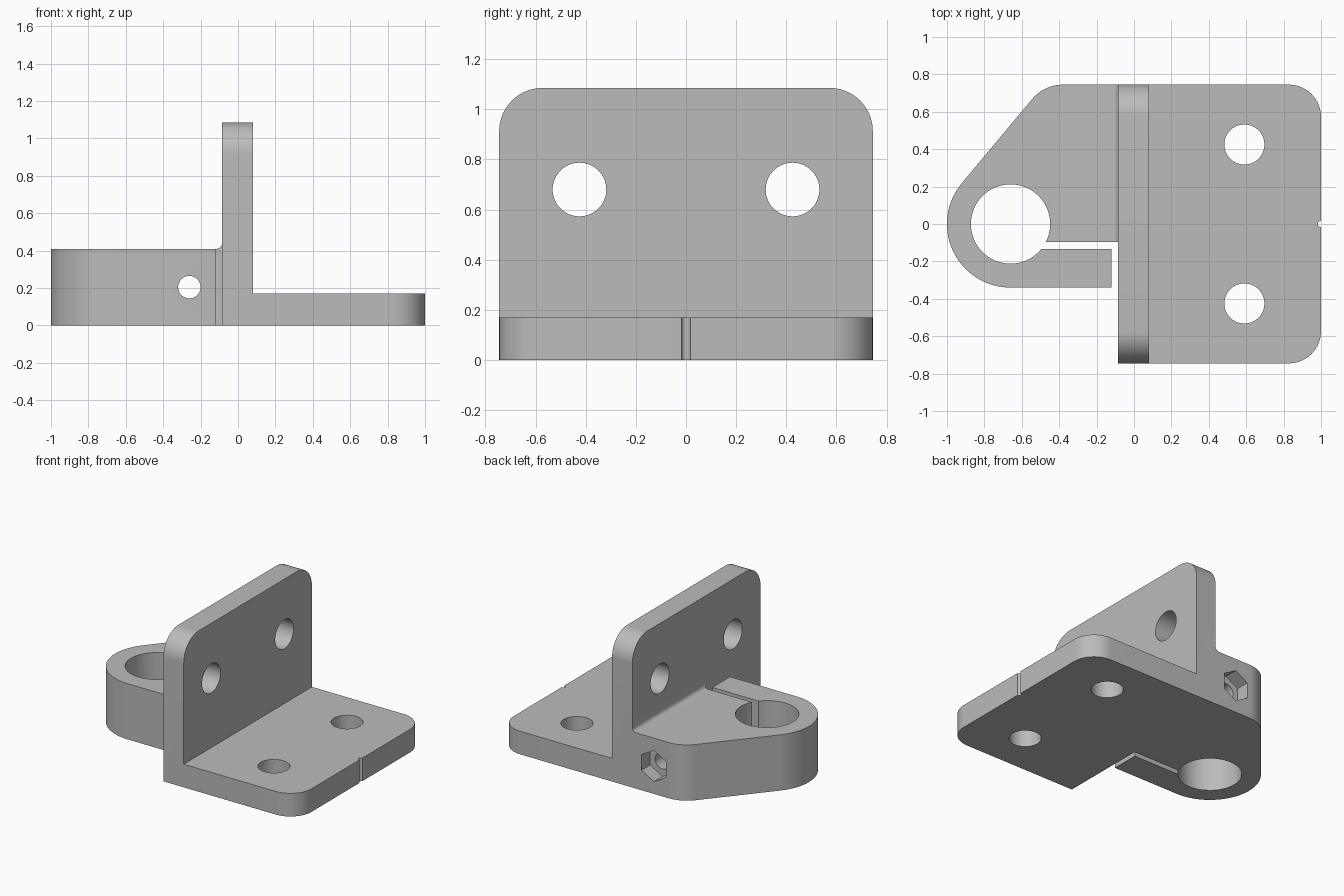
import bpy, bmesh, math
from mathutils import Matrix, Vector

cube = bpy.data.objects.get("Cube")
if cube:
    bpy.data.objects.remove(cube, do_unlink=True)

grey = bpy.data.materials.new("plain grey")
grey.use_nodes = True
COLOUR = (0.5, 0.5, 0.5, 1)
grey.diffuse_color = COLOUR
grey.node_tree.nodes["Principled BSDF"].inputs["Base Color"].default_value = COLOUR

# Maps from a profile (u, v) and extrusion depth w to x, y, z
AXES = {
    "z": lambda u, v, w: Vector((u, v, w)),
    "x": lambda u, v, w: Vector((w, u, v)),
    "y": lambda u, v, w: Vector((u, w, v)),
}


def arc(cu, cv, r, start, end, steps=16):
    """Points on an arc, with angles in degrees."""
    angles = [math.radians(start + (end - start) * i / steps) for i in range(steps + 1)]
    return [(cu + r * math.cos(a), cv + r * math.sin(a)) for a in angles]


def prism(name, outline, axis, low, high):
    """Extrude a closed profile along an axis."""
    bm = bmesh.new()
    place = AXES[axis]
    face = bm.faces.new([bm.verts.new(place(u, v, low)) for u, v in outline])
    grown = bmesh.ops.extrude_face_region(bm, geom=[face])
    moved = [g for g in grown["geom"] if isinstance(g, bmesh.types.BMVert)]
    bmesh.ops.translate(bm, verts=moved, vec=place(0, 0, high - low))
    bmesh.ops.recalc_face_normals(bm, faces=bm.faces)
    mesh = bpy.data.meshes.new(name)
    bm.to_mesh(mesh)
    bm.free()
    mesh.materials.append(grey)
    obj = bpy.data.objects.new(name, mesh)
    bpy.context.collection.objects.link(obj)
    return obj


def rect(u0, u1, v0, v1):
    return [(u0, v0), (u1, v0), (u1, v1), (u0, v1)]


def disc(u, v, r, sides=64, turn=0):
    return arc(u, v, r, turn, turn + 360, sides)[:-1]


def combine(target, tool, operation):
    """Apply a boolean and remove the tool."""
    mod = target.modifiers.new(operation, "BOOLEAN")
    mod.operation = operation
    mod.solver = "EXACT"
    mod.object = tool
    bpy.context.view_layer.objects.active = target
    bpy.ops.object.modifier_apply(modifier=mod.name)
    bpy.data.objects.remove(tool, do_unlink=True)


WIDE = 0.745                     # half width along y
BACK, FACE = -0.085, 0.08        # upright faces
CORNER = 0.172
BORE_X, CLAMP_TOP = -0.66, 0.41
HOLE_Y, HOLE_R = 0.425, 0.107
TOP = 1.085

# Clamp block with rounded nose, sloped side and rounded rear corner
clamp_outline = (
    arc(BORE_X, 0, 0.34, 140.3, 270, 32)
    + [(-0.02, -0.34), (-0.02, WIDE)]
    + arc(-0.38, WIDE - 0.215, 0.215, 90, 140.3)
)
clamp = prism("clamp_block", clamp_outline, "z", 0, CLAMP_TOP)

# Bore, clamping slot and gap that frees the jaw
combine(clamp, prism("bore", disc(BORE_X, 0, 0.212), "z", -1, 1), "DIFFERENCE")
slot = [(-0.6, -0.135), (-0.12, -0.135), (-0.12, -0.5),
        (BACK, -0.5), (BACK, -0.095), (-0.6, -0.095)]
combine(clamp, prism("slot", slot, "z", -1, 1), "DIFFERENCE")

# Upright plate with rounded top corners
upright_outline = (
    [(-WIDE, 0), (WIDE, 0)]
    + arc(WIDE - CORNER, TOP - CORNER, CORNER, 0, 90)
    + arc(CORNER - WIDE, TOP - CORNER, CORNER, 90, 180)
)
bracket = prism("mounting_bracket", upright_outline, "x", BACK, FACE)

# Base plate with rounded outer corners
base_outline = (
    [(0, WIDE), (0, -WIDE)]
    + arc(1 - CORNER, CORNER - WIDE, CORNER, -90, 0)
    + arc(1 - CORNER, WIDE - CORNER, CORNER, 0, 90)
)
combine(bracket, prism("base_plate", base_outline, "z", 0, 0.17), "UNION")
combine(bracket, clamp, "UNION")

# Small fillet where the clamp meets the upright
fillet = arc(BACK - 0.03, CLAMP_TOP + 0.03, 0.03, 0, -90, 8)
fillet += [(BACK - 0.03, 0.38), (-0.02, 0.38), (-0.02, CLAMP_TOP + 0.03)]
combine(bracket, prism("fillet", fillet, "y", -0.095, WIDE), "UNION")

# Mounting holes in both plates
for side in (-1, 1):
    y = side * HOLE_Y
    combine(bracket, prism("base_hole", disc(0.59, y, HOLE_R), "z", -1, 0.3), "DIFFERENCE")
    combine(bracket, prism("upright_hole", disc(y, 0.68, HOLE_R), "x", -0.3, 0.3), "DIFFERENCE")

# Centre notch, clamp screw hole and hexagonal nut pocket
combine(bracket, prism("notch", disc(1, 0, 0.017, 24), "z", -1, 1), "DIFFERENCE")
combine(bracket, prism("screw_hole", disc(-0.26, 0.205, 0.06, 48), "y", -1, 1), "DIFFERENCE")
combine(bracket, prism("nut_pocket", disc(-0.26, 0.205, 0.115, 6, 30), "y", WIDE - 0.1, 1), "DIFFERENCE")

# Smooth curves, sharp edges
bpy.ops.object.select_all(action="DESELECT")
bracket.select_set(True)
bpy.context.view_layer.objects.active = bracket
bpy.ops.object.shade_smooth_by_angle(angle=math.radians(30))
